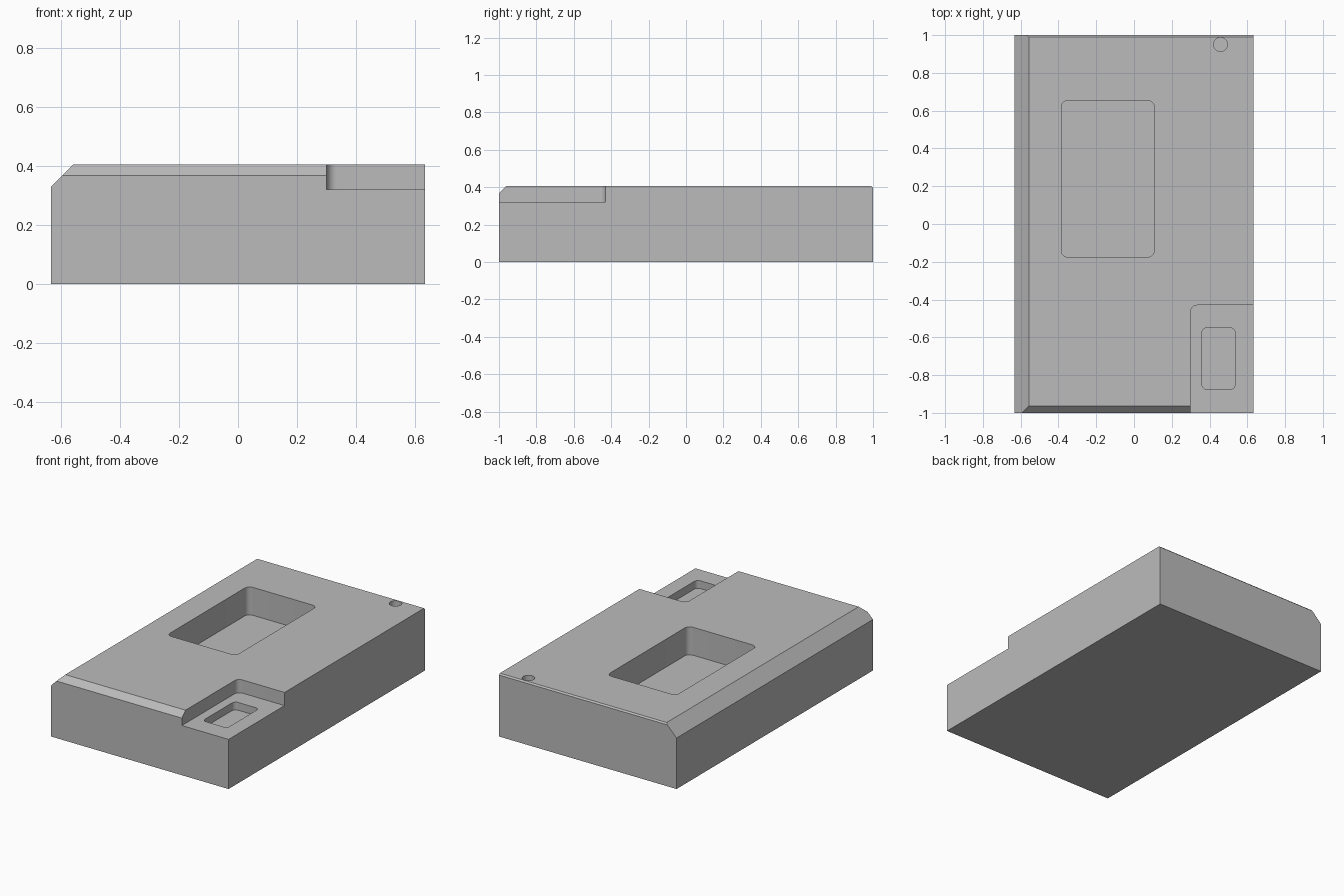
import bpy, bmesh, math
from mathutils import Vector

if "Cube" in bpy.data.objects:
    bpy.data.objects.remove(bpy.data.objects["Cube"], do_unlink=True)

HALF_X, HALF_Y, TOP = 0.633, 1.0, 0.405

grey = bpy.data.materials.new("plain grey")
grey.use_nodes = True
grey.diffuse_color = (0.5, 0.5, 0.5, 1)
grey.node_tree.nodes["Principled BSDF"].inputs["Base Color"].default_value = grey.diffuse_color


def finish(bm, name):
    bmesh.ops.recalc_face_normals(bm, faces=bm.faces)
    mesh = bpy.data.meshes.new(name)
    bm.to_mesh(mesh)
    bm.free()
    mesh.materials.append(grey)
    obj = bpy.data.objects.new(name, mesh)
    bpy.context.collection.objects.link(obj)
    return obj


def chamfer(bm, point, normal):
    """Slice off everything beyond a plane and cap the cut."""
    geom = bm.verts[:] + bm.edges[:] + bm.faces[:]
    cut = bmesh.ops.bisect_plane(bm, geom=geom, plane_co=point, plane_no=normal, clear_outer=True)
    edges = [e for e in cut["geom_cut"] if isinstance(e, bmesh.types.BMEdge)]
    bmesh.ops.contextual_create(bm, geom=edges)


def rounded_cutter(name, x0, x1, y0, y1, floor, radius, steps=8):
    """Vertical prism with rounded corners, from the floor to above the top."""
    bm = bmesh.new()
    corners = [(x1, y1, -1, -1), (x0, y1, 1, -1), (x0, y0, 1, 1), (x1, y0, -1, 1)]
    verts = []
    for quarter, (x, y, sx, sy) in enumerate(corners):
        for i in range(steps + 1):
            a = (quarter + i / steps) * math.pi / 2
            verts.append(bm.verts.new((x + sx * radius + radius * math.cos(a),
                                       y + sy * radius + radius * math.sin(a), floor)))
    bmesh.ops.remove_doubles(bm, verts=verts, dist=1e-5)
    base = bm.faces.new([v for v in verts if v.is_valid])
    top = bmesh.ops.extrude_face_region(bm, geom=[base], use_keep_orig=True)
    moved = [v for v in top["geom"] if isinstance(v, bmesh.types.BMVert)]
    bmesh.ops.translate(bm, verts=moved, vec=(0, 0, TOP + 0.1 - floor))
    cutter = finish(bm, name)
    cutter.hide_render = True
    return cutter


# Block with chamfered side, front and back top edges
bm = bmesh.new()
bmesh.ops.create_cube(bm, size=1)
bmesh.ops.scale(bm, verts=bm.verts, vec=(2 * HALF_X, 2 * HALF_Y, TOP))
bmesh.ops.translate(bm, verts=bm.verts, vec=(0, 0, TOP / 2))
for point, normal in [((-HALF_X + 0.076, 0, TOP), (-1, 0, 1)),
                      ((0, -HALF_Y + 0.037, TOP), (0, -1, 1)),
                      ((0, HALF_Y - 0.009, TOP), (0, 1, 1))]:
    chamfer(bm, Vector(point), Vector(normal).normalized())
block = finish(bm, "block")

# Corner step, its small pocket, the main pocket and the round hole
cutters = [
    rounded_cutter("corner_step_cutter", 0.30, 0.8, -1.2, -0.43, 0.32, 0.034),
    rounded_cutter("small_pocket_cutter", 0.36, 0.535, -0.875, -0.55, 0.27, 0.025),
    rounded_cutter("main_pocket_cutter", -0.385, 0.107, -0.175, 0.653, 0.225, 0.034),
    rounded_cutter("round_hole_cutter", 0.421, 0.495, 0.913, 0.987, 0.305, 0.037),
]
bpy.context.view_layer.objects.active = block
for cutter in cutters:
    mod = block.modifiers.new(cutter.name, "BOOLEAN")
    mod.operation = "DIFFERENCE"
    mod.solver = "EXACT"
    mod.object = cutter
    bpy.ops.object.modifier_apply(modifier=mod.name)
    bpy.data.objects.remove(cutter, do_unlink=True)

# Smooth the rounded walls, keep the machined edges crisp
bpy.ops.object.select_all(action="DESELECT")
block.select_set(True)
bpy.ops.object.shade_smooth_by_angle(angle=math.radians(30))
